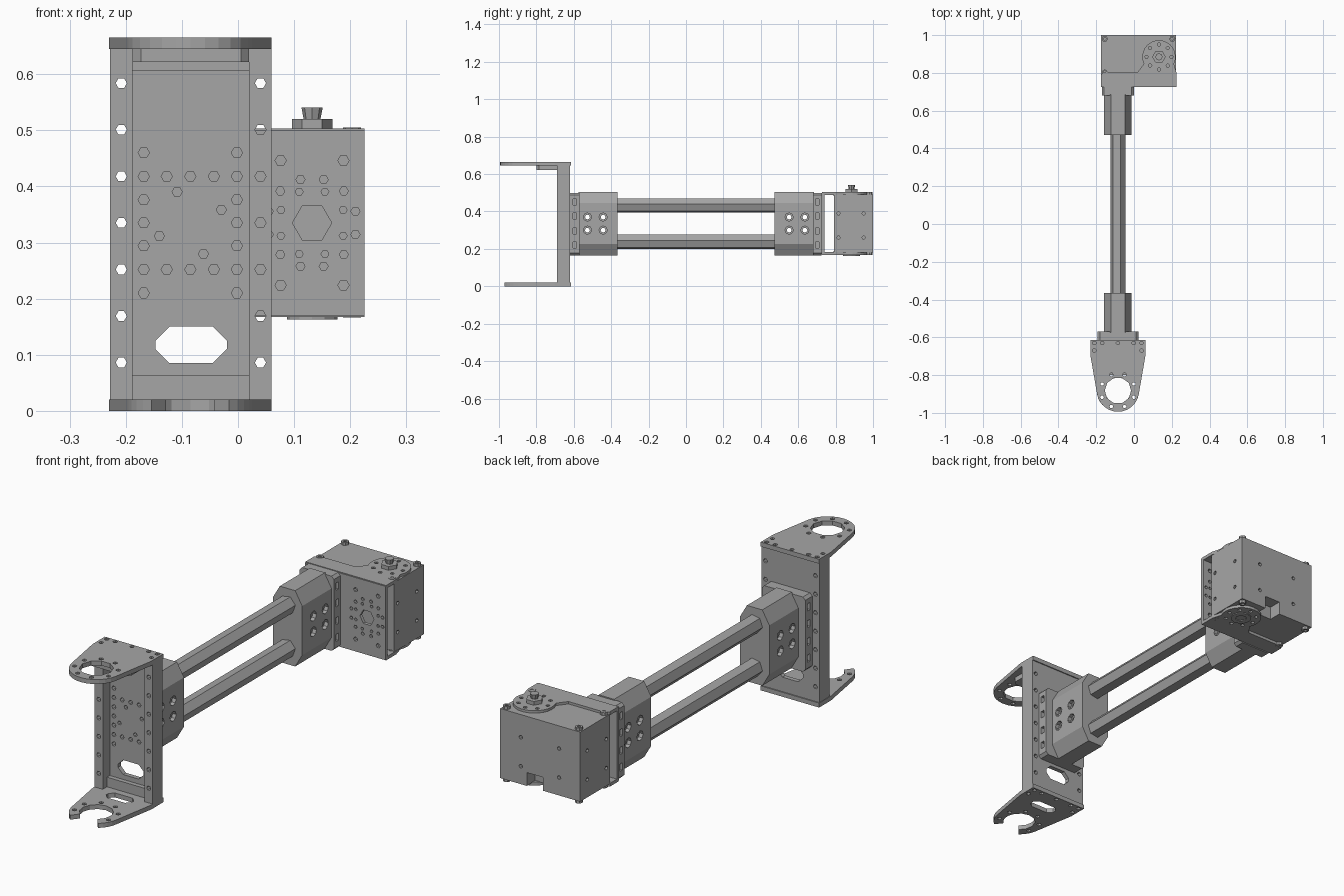
import bpy, bmesh
from math import cos, sin, pi, radians
from mathutils import Vector

cube = bpy.data.objects.get("Cube")
if cube:
    bpy.data.objects.remove(cube, do_unlink=True)

metal = bpy.data.materials.new("grey metal")
metal.use_nodes = True
GREY = (0.38, 0.38, 0.38, 1)
metal.diffuse_color = GREY
for node in metal.node_tree.nodes:
    if node.type == 'BSDF_PRINCIPLED':
        node.inputs["Base Color"].default_value = GREY


def ngon(u, v, r, sides=6, phase=0.0):
    return [(u + r * cos(phase + 2 * pi * i / sides),
             v + r * sin(phase + 2 * pi * i / sides)) for i in range(sides)]


def rect(u0, u1, v0, v1, cu=0.0, cv=None):
    """Rectangle, with chamfered corners when cu is given."""
    cv = cu if cv is None else cv
    if not cu:
        return [(u0, v0), (u1, v0), (u1, v1), (u0, v1)]
    return [(u0 + cu, v0), (u1 - cu, v0), (u1, v0 + cv), (u1, v1 - cv),
            (u1 - cu, v1), (u0 + cu, v1), (u0, v1 - cv), (u0, v0 + cv)]


def arc(u, v, r, a0, a1, steps):
    return [(u + r * cos(radians(a0 + (a1 - a0) * i / steps)),
             v + r * sin(radians(a0 + (a1 - a0) * i / steps)))
            for i in range(steps + 1)]


def ring(u, v, r, count, hole, phase=0.0):
    return [ngon(a, b, hole) for a, b in ngon(u, v, r, count, phase)]


def prism(name, outlines, lo, hi, axis='z'):
    """Extrude filled outlines (later ones are holes) along an axis."""
    curve = bpy.data.curves.new(name, 'CURVE')
    curve.dimensions = '2D'
    curve.fill_mode = 'BOTH'
    curve.extrude = (hi - lo) / 2
    for points in outlines:
        spline = curve.splines.new('POLY')
        spline.points.add(len(points) - 1)
        for p, (u, v) in zip(spline.points, points):
            p.co = (u, v, 0, 1)
        spline.use_cyclic_u = True
    temp = bpy.data.objects.new(name + " outline", curve)
    bpy.context.collection.objects.link(temp)
    bpy.context.view_layer.update()
    graph = bpy.context.evaluated_depsgraph_get()
    mesh = bpy.data.meshes.new_from_object(temp.evaluated_get(graph))
    bpy.data.objects.remove(temp, do_unlink=True)
    mid = (lo + hi) / 2
    bm = bmesh.new()
    bm.from_mesh(mesh)
    for vert in bm.verts:
        u, v, w = vert.co
        w += mid
        vert.co = {'z': (u, v, w), 'y': (u, w, v), 'x': (w, u, v)}[axis]
    bmesh.ops.remove_doubles(bm, verts=bm.verts, dist=1e-5)
    bmesh.ops.recalc_face_normals(bm, faces=bm.faces)
    for face in bm.faces:
        face.smooth = False
    bm.to_mesh(mesh)
    bm.free()
    mesh.materials.clear()
    mesh.materials.append(metal)
    obj = bpy.data.objects.new(name, mesh)
    bpy.context.collection.objects.link(obj)
    return obj


def cut(obj, cutters):
    """Subtract the cutters and remove them afterwards."""
    for c in cutters:
        c.hide_render = True
        mod = obj.modifiers.new("cut", 'BOOLEAN')
        mod.operation, mod.solver, mod.object = 'DIFFERENCE', 'EXACT', c
    bpy.context.view_layer.update()
    graph = bpy.context.evaluated_depsgraph_get()
    mesh = bpy.data.meshes.new_from_object(obj.evaluated_get(graph))
    obj.modifiers.clear()
    obj.data = mesh
    for c in cutters:
        bpy.data.objects.remove(c, do_unlink=True)


ARM_X = -0.085      # centre line of the arm and clevis
MID_Z = 0.335       # mid height of the arm
H = 0.010           # usual screw hole radius

# Clevis bracket: web with slot and screw pattern, side rails, end flanges
web_holes = [rect(-0.147, -0.02, 0.085, 0.15, 0.025)]
for dz in (-0.125, -0.083, -0.041, 0, 0.041, 0.083, 0.125):
    web_holes += [ngon(ARM_X + s * 0.083, MID_Z + dz, H) for s in (-1, 1)]
for dz in (-0.083, 0.083):
    web_holes += [ngon(ARM_X + dx, MID_Z + dz, H) for dx in (-0.042, 0, 0.042)]
web_holes += ring(ARM_X, MID_Z, 0.06, 4, 0.009, radians(23))
prism("bracket_web", [rect(-0.19, 0.02, 0.02, 0.645)] + web_holes, -0.64, -0.62, 'y')
for side, x0, x1 in (("right", -0.228, -0.188), ("left", 0.02, 0.06)):
    holes = [ngon((x0 + x1) / 2, MID_Z + 0.083 * i, H) for i in range(-3, 4)]
    prism("bracket_rail_" + side, [rect(x0, x1, 0.02, 0.645)] + holes, -0.69, -0.62, 'y')
for name, z0, z1 in (("lower", 0.02, 0.063), ("upper", 0.607, 0.645)):
    prism("bracket_flange_" + name, [rect(-0.19, 0.02, z0, z1)], -0.66, -0.62, 'y')
prism("bracket_stiffener", [rect(-0.188, 0.02, -0.8, -0.66, 0.015)], 0.622, 0.645)

# Clevis ears: a closed ring on top, an open fork below
PIVOT_Y = -0.882
edge_holes = [ngon(ARM_X + dx, -0.63, H) for dx in (-0.125, -0.083, 0, 0.083, 0.125)]
edge_holes += [ngon(ARM_X + s * 0.125, -0.67, H) for s in (-1, 1)]
base = [(0.06, -0.70), (0.06, -0.615), (-0.23, -0.615), (-0.23, -0.70)]
ear = base + arc(ARM_X, PIVOT_Y, 0.112, 190, 350, 12)
prism("upper_ear", [ear, ngon(ARM_X, PIVOT_Y, 0.07, 10)] + edge_holes
      + ring(ARM_X, PIVOT_Y, 0.091, 8, H, pi / 8), 0.645, 0.665)
fork = (base + arc(ARM_X, PIVOT_Y, 0.112, 190, 232, 4)
        + arc(ARM_X, PIVOT_Y, 0.07, 232, -52, 10)
        + arc(ARM_X, PIVOT_Y, 0.112, 308, 350, 4))
fork_holes = [ngon(ARM_X + 0.091 * cos(a), PIVOT_Y + 0.091 * sin(a), H)
              for a in (pi / 8 + k * pi / 4 for k in (0, 1, 2, 3, 4, 7))]
prism("lower_fork", [fork, rect(-0.147, -0.02, -0.745, -0.69, 0.02)]
      + edge_holes + fork_holes, 0, 0.02)

# Two hexagonal rods
for name, z in (("upper", 0.433), ("lower", 0.238)):
    prism("rod_" + name, [ngon(ARM_X, z, 0.04, 6, radians(10))], -0.40, 0.52, 'y')

# Rod couplers with cross holes, and their slotted mounting blocks
for end, y0, y1, m0, m1, mx0, mx1 in (("front", -0.575, -0.365, -0.62, -0.57, -0.193, 0.023),
                                      ("rear", 0.472, 0.685, 0.68, 0.725, -0.17, 0.0)):
    body = prism("coupler_" + end, [rect(-0.158, -0.012, 0.165, 0.505, 0.035, 0.06)], y0, y1, 'y')
    cutters = []
    ym = (y0 + y1) / 2 + (-0.03 if end == "front" else 0.03) * 0.5
    for dy in (-0.042, 0.042):
        for dz in (-0.035, 0.035):
            spot = (ym + dy, MID_Z + dz)
            cutters.append(prism("bore", [ngon(*spot, 0.013, 8)], -0.3, 0.2, 'x'))
            for x0, x1 in ((-0.3, -0.14), (-0.03, 0.2)):
                cutters.append(prism("counterbore", [ngon(*spot, 0.022, 8)], x0, x1, 'x'))
    cut(body, cutters)
    block = prism("mount_" + end, [rect(mx0, mx1, 0.165, 0.5, 0.012)], m0, m1, 'y')
    yc = (m0 + m1) / 2
    cut(block, [prism("slot", [rect(yc - 0.009, yc + 0.009, z - 0.016, z + 0.016)], x0, x1, 'x')
                for z in (0.22, 0.295, 0.375, 0.45)
                for x0, x1 in ((-0.4, mx0 + 0.015), (mx1 - 0.015, 0.3))])

# Hinge frame: perforated back plate with upper and lower arms
HX, HY = 0.132, 0.885
back = [rect(-0.175, 0.225, 0.17, 0.5), ngon(HX, MID_Z, 0.035)]
back += [ngon(HX + sx * 0.056, MID_Z + sz * 0.111, H) for sx in (-1, 1) for sz in (-1, 1)]
back += ring(HX, MID_Z, 0.08, 12, 0.008, pi / 12) + ring(HX, MID_Z, 0.06, 8, 0.007, pi / 8)
prism("hinge_back_plate", back, 0.725, 0.74, 'y')
lobe = ([(-0.175, 0.728), (0.225, 0.728), (0.225, 0.80)]
        + arc(HX, HY, 0.088, -25, 205, 16) + [(0.02, 0.805), (-0.155, 0.805), (-0.175, 0.79)])
for name, z0, z1 in (("upper", 0.488, 0.503), ("lower", 0.167, 0.182)):
    prism("hinge_arm_" + name, [lobe] + ring(HX, HY, 0.066, 8, 0.009), z0, z1)

# Motor housing with cable notch and screw holes
housing = prism("motor_housing", [rect(-0.175, 0.222, 0.79, 1.0)], 0.18, 0.492)
cutters = [prism("notch", [rect(0.01, 0.09, 0.1, 0.24)], 0.94, 1.1, 'y')]
for z in (0.26, 0.39):
    cutters += [prism("screw", [ngon(x, z, 0.009)], 0.98, 1.1, 'y') for x in (-0.07, 0.12)]
    for x0, x1 in ((-0.3, -0.16), (0.207, 0.3)):
        cutters += [prism("screw", [ngon(y, z, 0.009)], x0, x1, 'x') for y in (0.815, 0.95)]
cut(housing, cutters)
for x in (-0.155, 0.203):
    for y in (0.802, 0.98):
        for name, z0, z1 in (("upper", 0.485, 0.505), ("lower", 0.166, 0.185)):
            prism("corner_screw_" + name, [ngon(x, y, 0.016, 8), ngon(x, y, 0.008)], z0, z1)

# Output hub, nut and shaft tip; plain hub ring underneath
prism("hub_nut", [ngon(HX, HY, 0.036)], 0.495, 0.52)
prism("lower_hub", [ngon(HX, HY, 0.045, 12), ngon(HX, HY, 0.025)], 0.163, 0.175)
bm = bmesh.new()
bmesh.ops.create_cone(bm, cap_ends=True, segments=8, radius1=0.014, radius2=0.019, depth=0.026)
bmesh.ops.translate(bm, verts=bm.verts, vec=Vector((HX, HY, 0.528)))
tip_mesh = bpy.data.meshes.new("shaft_tip")
bm.to_mesh(tip_mesh)
bm.free()
tip_mesh.materials.append(metal)
bpy.context.collection.objects.link(bpy.data.objects.new("shaft_tip", tip_mesh))
